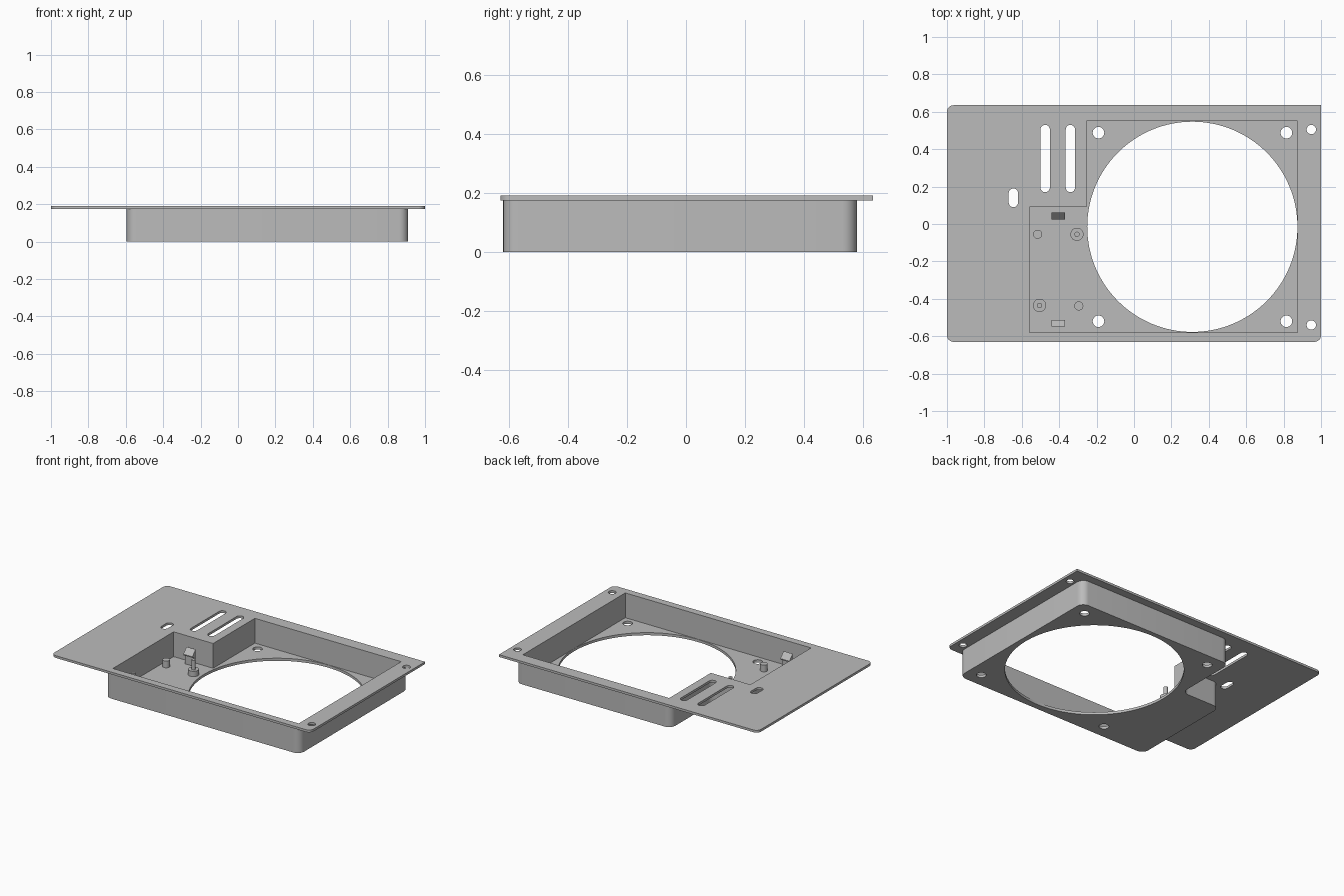
import bpy, bmesh, math
from mathutils import Vector

if "Cube" in bpy.data.objects:
    bpy.data.objects.remove(bpy.data.objects["Cube"])

grey = bpy.data.materials.new("plain grey")
grey.diffuse_color = (0.5, 0.5, 0.5, 1)
grey.use_nodes = True
grey.node_tree.nodes["Principled BSDF"].inputs["Base Color"].default_value = grey.diffuse_color


def circle(x, y, r, n=32):
    return [(x + r * math.cos(2 * math.pi * i / n), y + r * math.sin(2 * math.pi * i / n)) for i in range(n)]


def rounded(corners, n=8):
    """Outline from (x, y, radius) right-angle corners; works for inner corners too."""
    pts = []
    for i, (x, y, r) in enumerate(corners):
        p = Vector((x, y))
        if r == 0:
            pts.append((x, y))
            continue
        a = (Vector(corners[i - 1][:2]) - p).normalized()
        b = (Vector(corners[(i + 1) % len(corners)][:2]) - p).normalized()
        c = p + (a + b) * r
        for k in range(n + 1):
            t = k / n * math.pi / 2
            pts.append(tuple(c - b * r * math.cos(t) - a * r * math.sin(t)))
    return pts


def slot(x, y0, y1, r):
    return rounded([(x - r, y0, r), (x + r, y0, r), (x + r, y1, r), (x - r, y1, r)])


def finish(name, mesh):
    ob = bpy.data.objects.new(name, mesh)
    bpy.context.collection.objects.link(ob)
    mesh.materials.clear()
    mesh.materials.append(grey)
    bpy.ops.object.select_all(action='DESELECT')
    ob.select_set(True)
    bpy.context.view_layer.objects.active = ob
    bpy.ops.object.shade_smooth_by_angle(angle=math.radians(30))
    return ob


def plate(name, loops, z0, z1):
    """Filled outline with holes, extruded from z0 to z1."""
    cu = bpy.data.curves.new(name, 'CURVE')
    cu.dimensions, cu.fill_mode, cu.extrude = '2D', 'BOTH', (z1 - z0) / 2
    for pts in loops:
        sp = cu.splines.new('POLY')
        sp.points.add(len(pts) - 1)
        for q, (x, y) in zip(sp.points, pts):
            q.co = (x, y, 0, 1)
        sp.use_cyclic_u = True
    tmp = bpy.data.objects.new(name + "_curve", cu)
    bpy.context.collection.objects.link(tmp)
    dg = bpy.context.evaluated_depsgraph_get()
    mesh = bpy.data.meshes.new_from_object(tmp.evaluated_get(dg))
    bpy.data.objects.remove(tmp)
    bm = bmesh.new()
    bm.from_mesh(mesh)
    bmesh.ops.remove_doubles(bm, verts=bm.verts, dist=1e-5)
    bmesh.ops.recalc_face_normals(bm, faces=bm.faces)
    bmesh.ops.translate(bm, verts=bm.verts, vec=(0, 0, (z0 + z1) / 2))
    bm.to_mesh(mesh)
    bm.free()
    return finish(name, mesh)


FLOOR, UNDER, TOP = 0.018, 0.175, 0.191

# L-shaped pocket and the rounded tray outline around it
pocket = [(-0.56, -0.58), (0.875, -0.58), (0.875, 0.55), (-0.255, 0.55), (-0.255, 0.09), (-0.56, 0.09)]
R = 0.05
outline = rounded([(-0.595, -0.62, R), (0.91, -0.62, R), (0.91, 0.58, R),
                   (-0.29, 0.58, R), (-0.29, 0.125, R), (-0.595, 0.125, R)])

# Top flange with slots and screw holes
flange = rounded([(-1, -0.63, 0.035), (1, -0.63, 0.035), (1, 0.635, 0), (-1, 0.635, 0.035)])
plate("top_flange", [flange, pocket,
                     slot(-0.475, 0.17, 0.53, 0.025), slot(-0.34, 0.17, 0.53, 0.025),
                     slot(-0.645, 0.09, 0.19, 0.025),
                     circle(0.948, 0.505, 0.025), circle(0.948, -0.54, 0.025)], UNDER, TOP)

# Tray walls and floor with the large fan opening
plate("tray_wall", [outline, pocket], FLOOR, UNDER)
fan_holes = [circle(x, y, 0.031) for x in (-0.19, 0.815) for y in (-0.52, 0.488)]
plate("tray_floor", [outline, circle(0.312, -0.015, 0.562, 128)] + fan_holes, 0, FLOOR)

# Board supports: plain pegs, and wider bosses with a locating pin
for i, (x, y) in enumerate([(-0.515, -0.055), (-0.295, -0.438)]):
    plate(f"support_peg_{i}", [circle(x, y, 0.024)], FLOOR, 0.065)
for i, (x, y) in enumerate([(-0.305, -0.055), (-0.505, -0.435)]):
    plate(f"support_boss_{i}", [circle(x, y, 0.035)], FLOOR, 0.055)
    plate(f"locating_pin_{i}", [circle(x, y, 0.014)], 0.055, 0.12)

# Snap clips: thin stem with a sloped hook facing the board
profile = [(0, FLOOR), (0, 0.13), (0.036, 0.092), (0.036, 0.085), (0.018, 0.08), (0.018, FLOOR)]
for name, y, s in (("back_clip", 0.061, -1), ("front_clip", -0.548, 1)):
    bm = bmesh.new()
    face = bm.faces.new([bm.verts.new((-0.44, y + s * d, z)) for d, z in profile])
    ext = bmesh.ops.extrude_face_region(bm, geom=[face])
    bmesh.ops.translate(bm, verts=[v for v in ext["geom"] if isinstance(v, bmesh.types.BMVert)], vec=(0.07, 0, 0))
    if face.is_valid and len(face.edges[0].link_faces) < 2:
        bmesh.ops.holes_fill(bm, edges=bm.edges)
    bmesh.ops.recalc_face_normals(bm, faces=bm.faces)
    mesh = bpy.data.meshes.new(name)
    bm.to_mesh(mesh)
    bm.free()
    finish(name, mesh)
